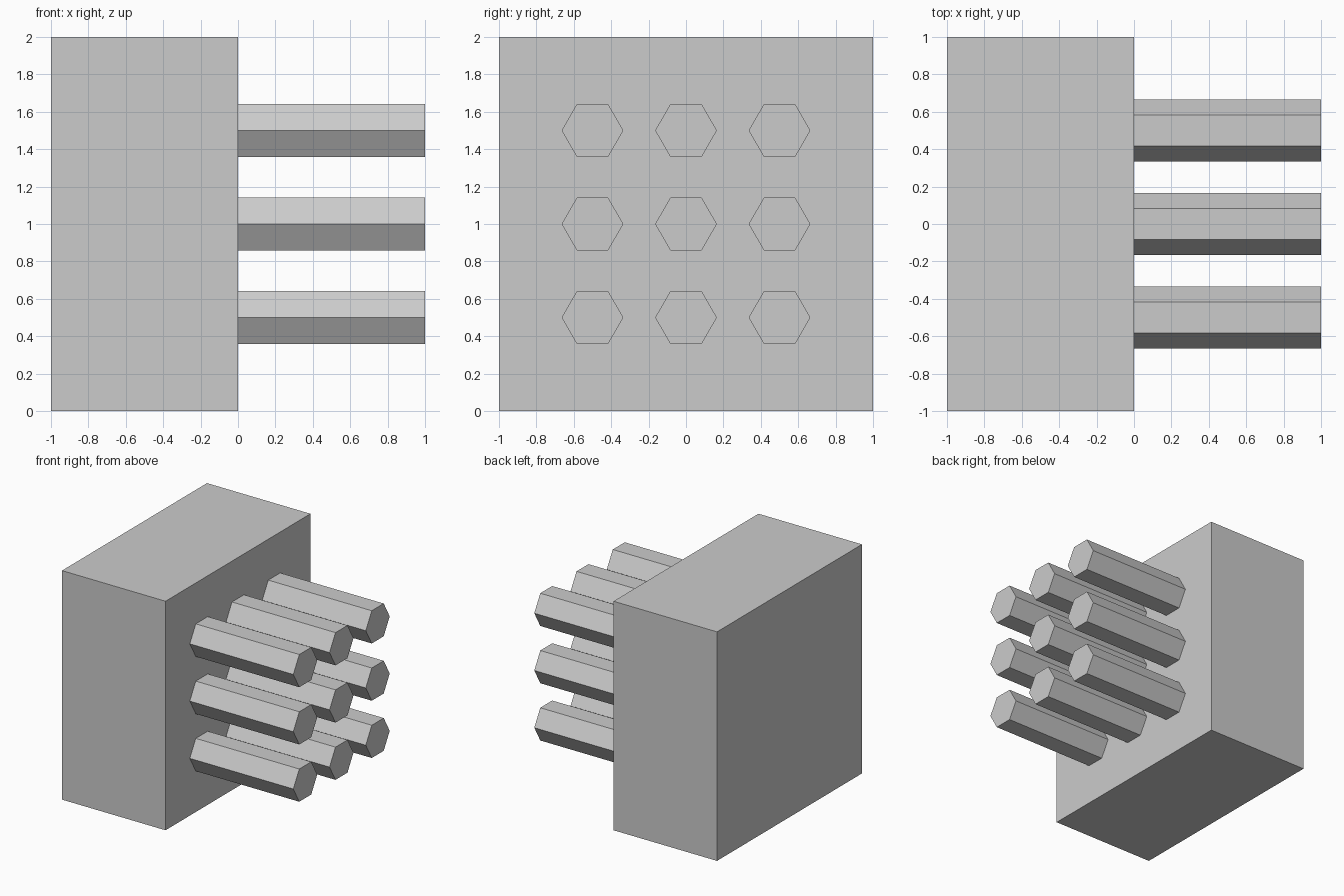
import bpy, bmesh
from math import cos, sin, pi

if "Cube" in bpy.data.objects:
    bpy.data.objects.remove(bpy.data.objects["Cube"])

PEG_RADIUS = 0.165
PEG_START, PEG_END = -0.02, 1.0   # root sits slightly inside the block


def make_object(name, bm):
    bmesh.ops.recalc_face_normals(bm, faces=bm.faces)
    mesh = bpy.data.meshes.new(name)
    bm.to_mesh(mesh)
    bm.free()
    obj = bpy.data.objects.new(name, mesh)
    bpy.context.collection.objects.link(obj)
    return obj


# Block: upright slab behind the pegs
bm = bmesh.new()
bmesh.ops.create_cube(bm, size=1.0)
bmesh.ops.scale(bm, vec=(1, 2, 2), verts=bm.verts)
bmesh.ops.translate(bm, vec=(-0.5, 0, 1), verts=bm.verts)
make_object("block", bm)


# Hexagonal peg along x, with corners pointing along y
def hex_peg(name, y, z):
    bm = bmesh.new()
    ring = [bm.verts.new((PEG_START,
                          y + PEG_RADIUS * cos(i * pi / 3),
                          z + PEG_RADIUS * sin(i * pi / 3))) for i in range(6)]
    base = bm.faces.new(ring)
    ext = bmesh.ops.extrude_face_region(bm, geom=[base], use_keep_orig=True)
    tip = [v for v in ext["geom"] if isinstance(v, bmesh.types.BMVert)]
    bmesh.ops.translate(bm, vec=(PEG_END - PEG_START, 0, 0), verts=tip)
    return make_object(name, bm)


# 3 x 3 grid of pegs
for row, z in enumerate((0.5, 1.0, 1.5), 1):
    for col, y in enumerate((-0.5, 0.0, 0.5), 1):
        hex_peg(f"peg_row{row}_col{col}", y, z)
